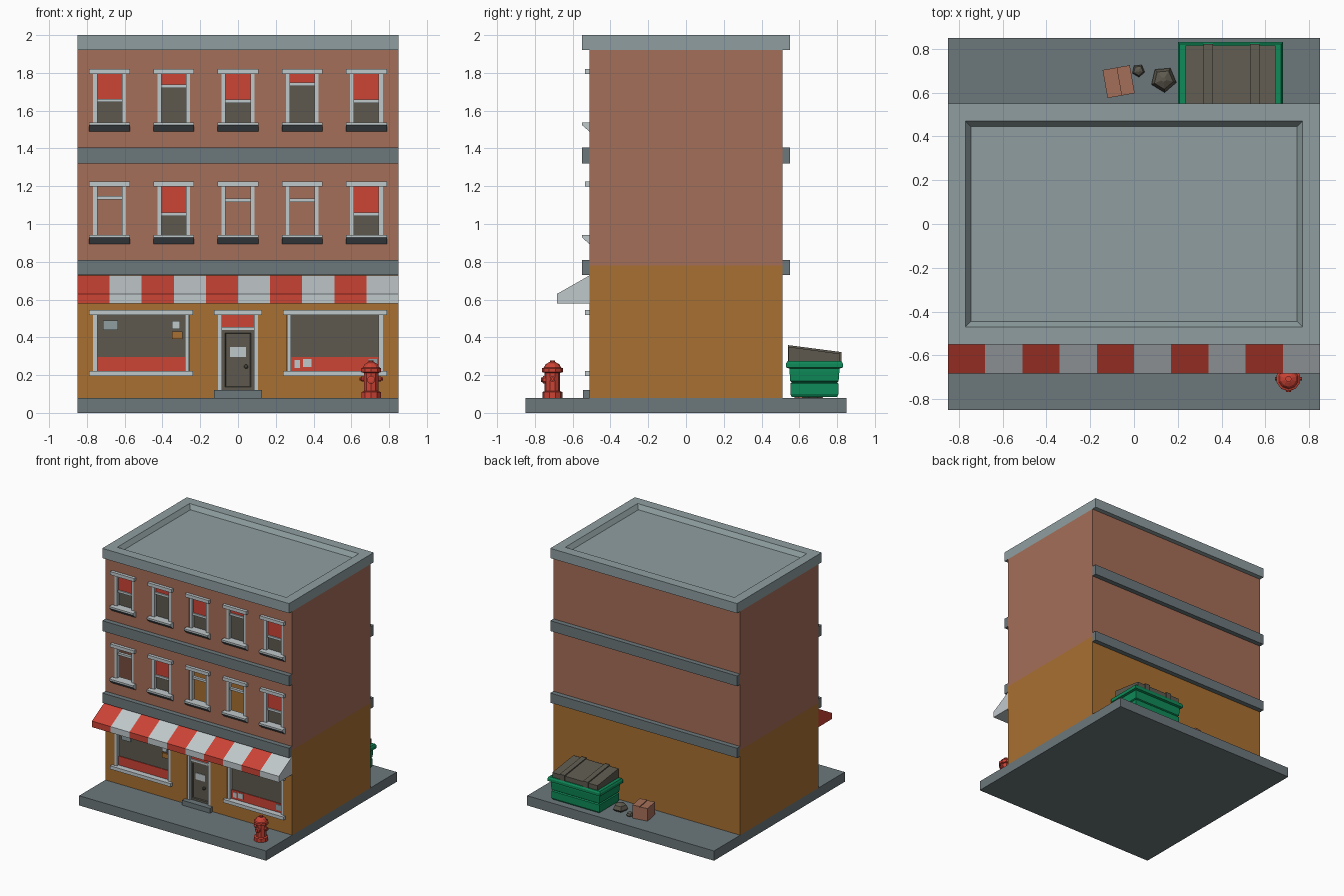
import bpy, bmesh, math
from mathutils import Vector

if "Cube" in bpy.data.objects:
    bpy.data.objects.remove(bpy.data.objects["Cube"])


def material(name, hex_code):
    srgb = [int(hex_code[i:i + 2], 16) / 255 for i in (0, 2, 4)]
    m = bpy.data.materials.new(name)
    m.diffuse_color = [c / 12.92 if c <= 0.04045 else ((c + 0.055) / 1.055) ** 2.4 for c in srgb] + [1]
    m.use_nodes = True
    m.node_tree.nodes["Principled BSDF"].inputs["Base Color"].default_value = m.diffuse_color
    return m


ROOF = material("pale_slate", "8F9EA0")
SLATE = material("dark_slate", "6C777B")
BRICK = material("brick", "A56E58")
OCHRE = material("ochre", "A97032")
RED = material("red", "CC4335")
WHITE = material("off_white", "C0C8CB")
DARK = material("dark_glass", "5D594E")
GREEN = material("green", "0E8A58")


def finish(name, bm, mat):
    bmesh.ops.recalc_face_normals(bm, faces=bm.faces)
    me = bpy.data.meshes.new(name)
    bm.to_mesh(me)
    bm.free()
    if mat:
        me.materials.append(mat)
    ob = bpy.data.objects.new(name, me)
    bpy.context.collection.objects.link(ob)
    return ob


def add_loft(bm, loops):
    """Skin a stack of equal-length point loops and cap both ends."""
    rings = [[bm.verts.new(p) for p in loop] for loop in loops]
    n = len(rings[0])
    for a, b in zip(rings, rings[1:]):
        for i in range(n):
            bm.faces.new((a[i], a[(i + 1) % n], b[(i + 1) % n], b[i]))
    bm.faces.new(rings[0])
    bm.faces.new(rings[-1])


def rect(x0, x1, y0, y1, z):
    return [(x0, y0, z), (x1, y0, z), (x1, y1, z), (x0, y1, z)]


def loft(name, loops, mat):
    bm = bmesh.new()
    add_loft(bm, loops)
    return finish(name, bm, mat)


def box(name, x0, x1, y0, y1, z0, z1, mat):
    return loft(name, [rect(x0, x1, y0, y1, z0), rect(x0, x1, y0, y1, z1)], mat)


def prism(name, profile, x0, x1, mat):
    return loft(name, [[(x, y, z) for y, z in profile] for x in (x0, x1)], mat)


def lathe(name, profile, sides, loc, mat, rot=(0, 0, 0)):
    ring = [2 * math.pi * (i + 0.5) / sides for i in range(sides)]
    ob = loft(name, [[(r * math.cos(a), r * math.sin(a), z) for a in ring] for r, z in profile], mat)
    ob.location, ob.rotation_euler = loc, rot
    return ob


def walls(name, z0, z1, openings, mat):
    """Hollow storey with openings (x0, x1, z0, z1) cut in the front."""
    wall = box(name, -0.85, 0.85, -0.51, 0.51, z0, z1, mat)
    cavity = box("cavity_cutter", -0.83, 0.83, -0.49, 0.49, z0 - 0.1, z1 + 0.1, mat)
    bm = bmesh.new()
    for x0, x1, a, b in openings:
        add_loft(bm, [rect(x0, x1, -0.6, -0.4, a), rect(x0, x1, -0.6, -0.4, b)])
    holes = finish("opening_cutter", bm, mat)
    bpy.context.view_layer.objects.active = wall
    for cutter in (cavity, holes):
        cutter.hide_render = True
        mod = wall.modifiers.new("cut", 'BOOLEAN')
        mod.operation, mod.solver, mod.object = 'DIFFERENCE', 'EXACT', cutter
        bpy.ops.object.modifier_apply(modifier=mod.name)
        bpy.data.objects.remove(cutter)


def surround(name, xc, half, bottom, top):
    """Lintel and jambs around an opening; top is the lintel's underside."""
    box(name + "_lintel", xc - half, xc + half, -0.535, -0.475, top, top + 0.027, WHITE)
    for s in (-1, 1):
        xs = sorted((xc + s * (half - 0.021), xc + s * (half - 0.043)))
        box(name + "_jamb", *xs, -0.508, -0.472, bottom, top + 0.01, WHITE)


# Pavement slab and roof cap with a sunken deck
box("pavement", -0.85, 0.85, -0.85, 0.85, 0, 0.08, SLATE)
loft("roof_cap", [rect(-0.85, 0.85, -0.55, 0.55, 1.92), rect(-0.85, 0.85, -0.55, 0.55, 2.0),
                  rect(-0.77, 0.77, -0.47, 0.47, 2.0), rect(-0.745, 0.745, -0.445, 0.445, 1.965)], ROOF)

# String courses on the front and back
for z0, z1 in ((0.73, 0.81), (1.32, 1.405)):
    box("front_band", -0.85, 0.85, -0.55, -0.51, z0, z1, SLATE)
    box("back_band", -0.85, 0.85, 0.51, 0.55, z0, z1, SLATE)

# Walls
XS = [-0.68, -0.34, 0, 0.34, 0.68]
ROWS = [0.895, 1.49]
walls("upper_walls", 0.78, 1.92,
      [(x - 0.087, x + 0.087, z + 0.03, z + 0.315) for z in ROWS for x in XS], BRICK)
walls("lower_walls", 0.08, 0.78,
      [(-0.767, -0.257, 0.21, 0.53), (0.257, 0.767, 0.21, 0.53), (-0.106, 0.106, 0.05, 0.53)], OCHRE)

# Upper windows: height of the sash rail above the sill base, and whether glazed
SASHES = [[(0.235, 0), (0.147, 1), (0.221, 0), (0.221, 0), (0.147, 1)],
          [(0.155, 1), (0.231, 1), (0.15, 1), (0.24, 1), (0.15, 1)]]
for z, row in zip(ROWS, SASHES):
    for x, (rail, glazed) in zip(XS, row):
        surround("window", x, 0.108, z + 0.03, z + 0.303)
        prism("window_sill", [(-0.475, z + 0.048), (-0.55, z + 0.048), (-0.55, z + 0.034),
                              (-0.51, z), (-0.475, z)], x - 0.108, x + 0.108, WHITE)
        # slate underside of the sill
        prism("sill_underside", [(-0.551, z + 0.034), (-0.511, z - 0.001), (-0.509, z), (-0.549, z + 0.034)],
              x - 0.108, x + 0.108, SLATE)
        box("sash_rail", x - 0.066, x + 0.066, -0.497, -0.474, z + rail, z + rail + 0.018, WHITE)
        if glazed:
            box("window_pane", x - 0.07, x + 0.07, -0.482, -0.476, z + 0.03, z + 0.31, DARK)
            box("window_blind", x - 0.066, x + 0.066, -0.488, -0.482, z + rail + 0.01, z + 0.303, RED)

# Shop windows
for s in (-1, 1):
    xc = 0.513 * s
    surround("shop_window", xc, 0.275, 0.21, 0.518)
    box("shop_sill", xc - 0.275, xc + 0.275, -0.535, -0.475, 0.195, 0.222, WHITE)
    box("shop_pane", xc - 0.235, xc + 0.235, -0.482, -0.476, 0.21, 0.525, DARK)
    box("shop_red_panel", xc - 0.232, xc + 0.232, -0.487, -0.481, 0.222, 0.296, RED)

# Notices behind the shop glass
for x0, x1, z0, z1, mat in ((-0.714, -0.635, 0.44, 0.49, ROOF), (-0.35, -0.307, 0.444, 0.487, WHITE),
                            (-0.35, -0.295, 0.392, 0.432, OCHRE), (0.30, 0.328, 0.238, 0.28, WHITE),
                            (0.344, 0.39, 0.243, 0.285, WHITE), (0.69, 0.735, 0.24, 0.285, ROOF)):
    box("notice", x0, x1, -0.491, -0.486 if z0 < 0.3 else -0.482, z0, z1, mat)

# Door with recessed panel, transom, step, sign and knob
surround("door", 0, 0.127, 0.11, 0.518)
box("door_step", -0.127, 0.127, -0.545, -0.475, 0.08, 0.12, SLATE)
box("transom_panel", -0.084, 0.084, -0.49, -0.484, 0.45, 0.522, RED)
box("transom_rail", -0.084, 0.084, -0.5, -0.478, 0.44, 0.455, WHITE)
frame_loops = [[(x, y, z) for x, z in ((-w, 0.12 + d), (w, 0.12 + d), (w, 0.44 - d), (-w, 0.44 - d))]
               for w, d, y in ((0.084, 0, -0.476), (0.084, 0, -0.494), (0.068, 0.016, -0.494), (0.064, 0.02, -0.486))]
loft("door", frame_loops, DARK)
box("door_sign", -0.042, 0.042, -0.491, -0.486, 0.295, 0.348, WHITE)
lathe("door_knob", [(0.006, 0), (0.006, 0.01), (0.012, 0.014), (0.012, 0.022), (0.006, 0.026)], 8,
      (0.043, -0.486, 0.245), DARK, (math.pi / 2, 0, 0))

# Striped awning
for i in range(10):
    x = -0.85 + 0.17 * i
    prism("awning_stripe", [(-0.51, 0.728), (-0.683, 0.63), (-0.683, 0.58), (-0.51, 0.58)],
          x, x + 0.17, WHITE if i % 2 else RED)

# Fire hydrant
HX, HY = 0.705, -0.707
lathe("hydrant_body", [(0.054, 0.08), (0.054, 0.11), (0.041, 0.115), (0.041, 0.212), (0.056, 0.216),
                       (0.056, 0.236), (0.046, 0.24), (0.036, 0.258), (0.018, 0.268), (0.014, 0.269),
                       (0.014, 0.278)], 10, (HX, HY, 0), RED)
lathe("hydrant_front_outlet", [(0.022, 0), (0.022, 0.05), (0.012, 0.053), (0.012, 0.06)], 8,
      (HX, HY, 0.175), RED, (math.pi / 2, 0, 0))
for s in (-1, 1):
    lathe("hydrant_side_outlet", [(0.015, 0), (0.015, 0.052), (0.008, 0.054), (0.008, 0.062)], 8,
          (HX, HY, 0.18), RED, (0, s * math.pi / 2, 0))

# Dumpster: ribbed tub, sloping lid and two straps
TUB = [(0.085, 0.03), (0.1, 0.022), (0.155, 0.022), (0.162, 0.03), (0.168, 0.022), (0.22, 0.018),
       (0.235, 0.018), (0.24, 0.0), (0.262, 0.0), (0.275, 0.008)]
loft("dumpster_tub", [rect(0.2 + d, 0.68 - d, 0.53 + d, 0.83 - d, z) for z, d in TUB], GREEN)
prism("dumpster_lid", [(0.543, 0.27), (0.543, 0.35), (0.815, 0.313), (0.815, 0.27)], 0.235, 0.645, DARK)
for x in (0.317, 0.529):
    prism("lid_strap", [(0.539, 0.272), (0.539, 0.359), (0.823, 0.322), (0.823, 0.272)], x, x + 0.043, DARK)

# Cardboard box with two loose flaps
carton = [box("carton", -0.063, 0.063, -0.065, 0.065, 0, 0.1, BRICK),
          prism("carton_left_flap", [(-0.065, 0.1), (0.065, 0.1), (0.065, 0.104), (-0.065, 0.104)],
                -0.063, -0.002, BRICK),
          prism("carton_right_flap", [(-0.065, 0.1), (0.065, 0.1), (0.065, 0.108), (-0.065, 0.108)],
                0.002, 0.063, BRICK)]
for part in carton:
    part.location = Vector((-0.07, 0.65, 0.08))
    part.rotation_euler.z = math.radians(10)

# Rubbish bags
for x, y, r in ((0.135, 0.66, 0.06), (0.02, 0.7, 0.03)):
    lathe("rubbish_bag", [(0.7 * r, 0), (r, 0.3 * r), (0.75 * r, 0.8 * r), (0.2 * r, 1.05 * r)], 5,
          (x, y, 0.08), DARK, (0, 0, 0.4))
